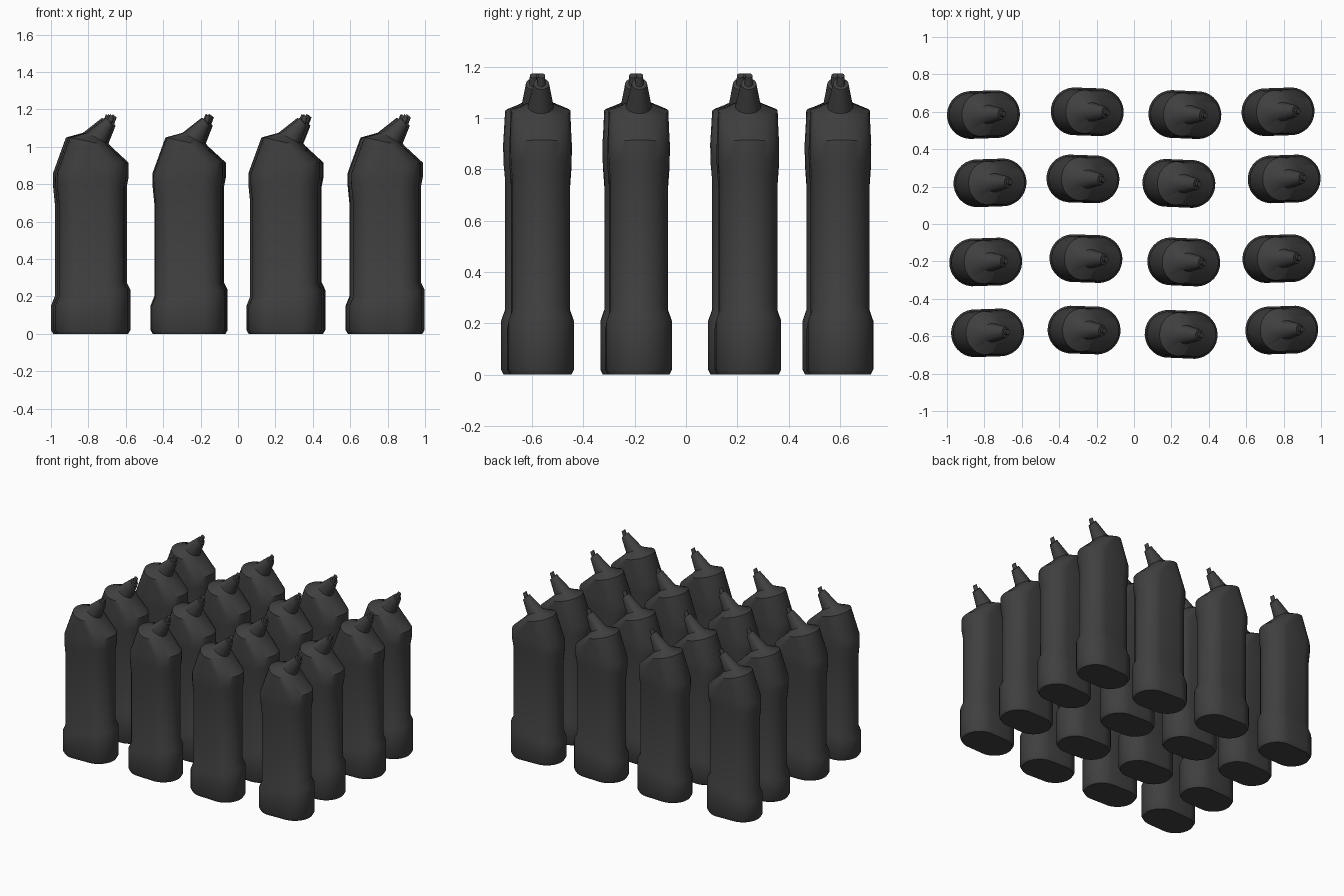
import bpy, bmesh, math
from mathutils import Matrix

cube = bpy.data.objects.get("Cube")
if cube:
    bpy.data.objects.remove(cube, do_unlink=True)

SIDES = 32

# Dark plastic
plastic = bpy.data.materials.new("dark_grey_plastic")
plastic.use_nodes = True
grey = (0.05, 0.05, 0.05, 1)
plastic.diffuse_color = grey
shader = plastic.node_tree.nodes["Principled BSDF"]
shader.inputs["Base Color"].default_value = grey
shader.inputs["Roughness"].default_value = 0.6

# Tilted rings: left x, left z, right x, right z, half width
RINGS = [
    (-.183, 0, .183, 0, .118),           # base
    (-.195, .02, .195, .02, .128),
    (-.195, .15, .195, .235, .128),
    (-.175, .20, .176, .275, .113),      # grip
    (-.175, .70, .176, .79, .113),
    (-.185, .80, .186, .84, .119),       # shoulder
    (-.184, .86, .186, .915, .120),
    (-.115, 1.05, .088, 1.005, .116),    # top ridge
    (-.024, 1.075, .078, 1.018, .050),   # spout
    (.078, 1.155, .115, 1.112, .030),
    (.088, 1.146, .108, 1.122, .016),    # spout tip
    (.099, 1.175, .121, 1.157, .014),
]


def add_ring(bm, lx, lz, rx, rz, hw):
    """Rounded slot outline on a plane tilted along x."""
    half = (rx - lx) / 2
    r = min(half, hw)
    verts = []
    for i in range(SIDES):
        t = (i + .5) * math.tau / SIDES
        off = r * math.cos(t) + math.copysign(half - r, math.cos(t))
        z = lz + (rz - lz) * (off + half) / (2 * half)
        verts.append(bm.verts.new(((lx + rx) / 2 + off, hw * math.sin(t), z)))
    return verts


# Bottle: one loft from base to spout tip
bm = bmesh.new()
loops = [add_ring(bm, *ring) for ring in RINGS]
for low, high in zip(loops, loops[1:]):
    for i in range(SIDES):
        j = (i + 1) % SIDES
        bm.faces.new((low[i], low[j], high[j], high[i]))
bm.faces.new(reversed(loops[0]))
bm.faces.new(loops[-1])
bmesh.ops.recalc_face_normals(bm, faces=bm.faces)
mesh = bpy.data.meshes.new("bottle")
bm.to_mesh(mesh)
bm.free()
mesh.materials.append(plastic)

# Loosely placed four by four group, each column with a slight turn
COLUMNS = [
    (2, [(-.805, .585), (-.77, .22), (-.793, -.203), (-.783, -.582)]),
    (-2, [(-.25, .60), (-.273, .241), (-.257, -.185), (-.267, -.567)]),
    (-2.5, [(.272, .585), (.24, .217), (.266, -.203), (.252, -.59)]),
    (2, [(.77, .60), (.803, .241), (.775, -.185), (.79, -.567)]),
]
count = 0
for turn, places in COLUMNS:
    for x, y in places:
        count += 1
        bottle = bpy.data.objects.new(f"bottle_{count}", mesh)
        bottle.matrix_world = (Matrix.Translation((x, y, 0))
                               @ Matrix.Rotation(math.radians(turn), 4, 'Z'))
        bpy.context.collection.objects.link(bottle)

# Smooth the shared mesh, keeping sharp edges
bpy.ops.object.select_all(action='DESELECT')
bottle.select_set(True)
bpy.context.view_layer.objects.active = bottle
bpy.ops.object.shade_smooth_by_angle(angle=math.radians(40))
